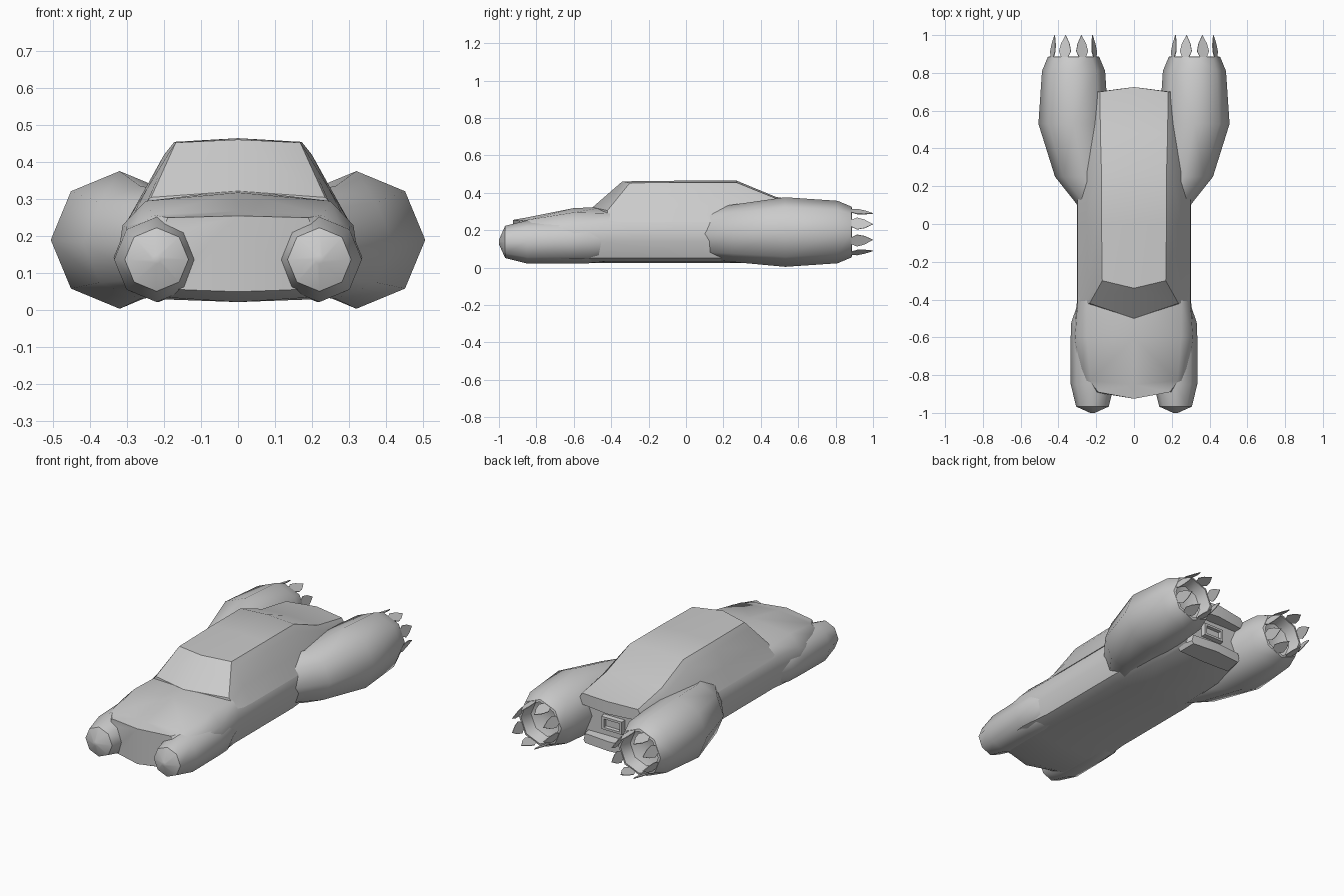
import bpy, bmesh, math

if "Cube" in bpy.data.objects:
    bpy.data.objects.remove(bpy.data.objects["Cube"])

paint = bpy.data.materials.new("light grey")
paint.diffuse_color = (0.6, 0.6, 0.6, 1)
paint.use_nodes = True
paint.node_tree.nodes["Principled BSDF"].inputs["Base Color"].default_value = paint.diffuse_color


def finish(bm, name, angle=50):
    """Turn a right-hand half into a mirrored, shaded object."""
    bmesh.ops.remove_doubles(bm, verts=bm.verts, dist=1e-5)
    bmesh.ops.recalc_face_normals(bm, faces=bm.faces)
    me = bpy.data.meshes.new(name)
    bm.to_mesh(me)
    bm.free()
    me.materials.append(paint)
    ob = bpy.data.objects.new(name, me)
    bpy.context.collection.objects.link(ob)
    m = ob.modifiers.new("mirror", 'MIRROR')
    m.merge_threshold = 0.0005
    bpy.ops.object.select_all(action='DESELECT')
    ob.select_set(True)
    bpy.context.view_layer.objects.active = ob
    if angle:
        bpy.ops.object.shade_smooth_by_angle(angle=math.radians(angle))
    return ob


def skin(bm, rings, closed, caps=(True, True)):
    """Bridge rings of points; cap the first and last ring."""
    rows = [[bm.verts.new(p) for p in r] for r in rings]
    n = len(rows[0])
    for a, b in zip(rows, rows[1:]):
        for i in range(n if closed else n - 1):
            j = (i + 1) % n
            bm.faces.new((a[i], a[j], b[j], b[i]))
    for row, cap in zip((rows[0], rows[-1]), caps):
        if cap:
            bm.faces.new(row)


def half_loft(name, sections, angle=40):
    """Each section: y, extra y at the centre line, half outline of (x, z)."""
    bm = bmesh.new()
    skin(bm, [[(x, y + (dy if x == 0 else 0), z) for x, z in pts]
              for y, dy, pts in sections], False)
    return finish(bm, name, angle)


def pod(name, stations):
    """Octagonal pod along y; each station: y, centre x, centre z, radius."""
    bm = bmesh.new()
    skin(bm, [[(cx + r * math.cos(k * math.pi / 4), y, cz + r * math.sin(k * math.pi / 4))
               for k in range(8)] for y, cx, cz, r in stations], True)
    return finish(bm, name, 50)


# Lower hull with hood
mid = [(0, .025), (.22, .032), (.27, .05), (.303, .14), (.298, .24), (.25, .29), (0, .325)]
half_loft("hull", [
    (-.89, -.035, [(0, .05), (.14, .055), (.2, .06), (.21, .14), (.21, .2), (.19, .25), (0, .255)]),
    (-.83, -.02, [(0, .022), (.2, .035), (.27, .05), (.3, .14), (.285, .21), (.23, .258), (0, .268)]),
    (-.6, 0, [(0, .022), (.22, .03), (.29, .05), (.325, .14), (.312, .23), (.25, .295), (0, .318)]),
    (-.42, 0, mid),
    (.12, 0, mid),
    (.45, 0, [(0, .025), (.2, .03), (.25, .06), (.27, .14), (.265, .22), (.24, .27), (0, .3)]),
    (.66, 0, [(0, .05), (.17, .055), (.19, .07), (.2, .14), (.2, .22), (.19, .27), (0, .28)]),
])

# Cabin with windscreen, roof and fastback tail
roof = [(0, .24), (.298, .245), (.25, .33), (.2, .42), (.172, .455), (0, .465)]
half_loft("cabin", [
    (-.42, -.08, [(0, .24), (.29, .245), (.25, .285), (.245, .295), (.235, .305), (0, .322)]),
    (-.3, -.04, [(0, .24), (.297, .245), (.245, .33), (.19, .42), (.168, .453), (0, .461)]),
    (0, 0, roof),
    (.27, 0, roof),
    (.48, 0, [(0, .24), (.27, .245), (.235, .3), (.205, .345), (.178, .37), (0, .378)]),
    (.7, .025, [(0, .265), (.18, .265), (.195, .28), (.197, .3), (.18, .33), (0, .338)]),
], 30)

# Front fender pods
pod("front_fender", [
    (-1.0, .22, .137, .012), (-.967, .22, .137, .086), (-.85, .22, .137, .115),
    (-.62, .215, .143, .121), (-.52, .212, .143, .12), (-.4, .19, .145, .1)])

# Rear engine pods, ending in a hollow nozzle
pod("rear_engine", [
    (.05, .15, .18, .12), (.11, .17, .18, .137), (.25, .265, .183, .153), (.53, .32, .19, .186),
    (.81, .32, .19, .167), (.885, .32, .19, .136), (.888, .32, .19, .122),
    (.82, .32, .19, .105), (.8, .32, .19, .06)])

# Ring of pointed nozzle petals
bm = bmesh.new()
leaf = [(-.02, .885), (-.034, .915), (-.024, .955), (0, 1.0), (.024, .955), (.034, .915), (.02, .885)]
for k in range(8):
    a = (k + .5) * math.pi / 4
    ca, sa = math.cos(a), math.sin(a)
    layers = []
    for t in (0, .004):
        r = [.124 - t - (y - .885) * .12 for _, y in leaf]
        layers.append([(.32 + q * ca - w * sa, y, .19 + q * sa + w * ca)
                       for q, (w, y) in zip(r, leaf)])
    skin(bm, layers, True)
finish(bm, "nozzle_petals", 0)

# Rear bumper
half_loft("rear_bumper", [
    (.6, 0, [(0, .03), (.17, .035), (.19, .06), (.18, .11), (0, .11)]),
    (.7, .015, [(0, .045), (.16, .045), (.17, .06), (.16, .1), (0, .1)]),
])

# Rear plate holder with sunken centre
bm = bmesh.new()
skin(bm, [[(0, y, .183 - h), (w, y, .183 - h), (w, y, .183 + h), (0, y, .183 + h)]
          for y, w, h in ((.65, .07, .042), (.685, .065, .037), (.685, .05, .024), (.668, .047, .021))],
     False)
finish(bm, "plate_holder", 30)
